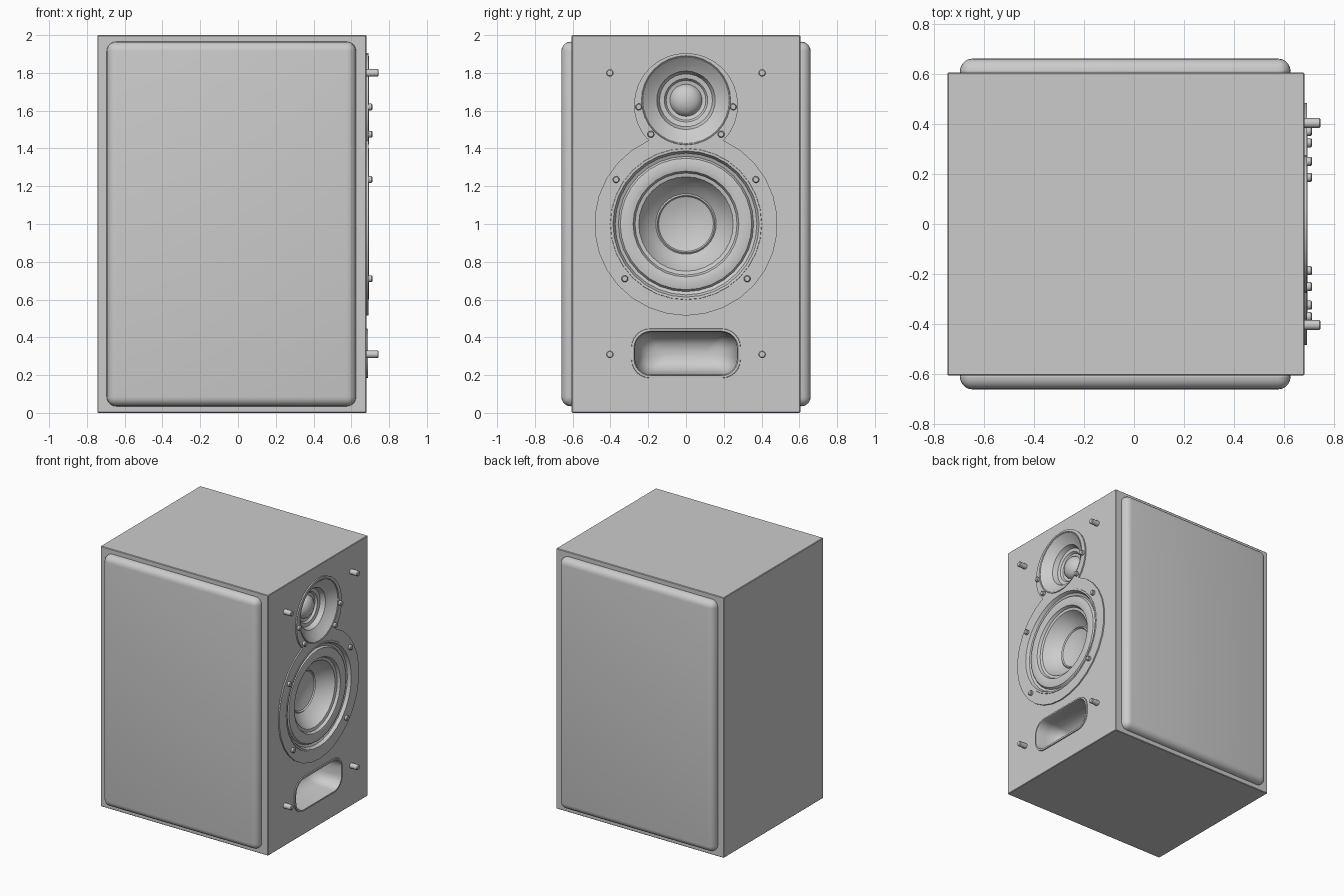
import bpy, bmesh
from math import sin, cos, pi, atan2

if "Cube" in bpy.data.objects:
    bpy.data.objects.remove(bpy.data.objects["Cube"])

FRONT = 0.68   # x of the cabinet's speaker face
PLATE = 0.69   # x of the trim plate face


def circle(r, zc, n=32):
    return [(r * cos(2 * pi * i / n), zc + r * sin(2 * pi * i / n)) for i in range(n)]


def rounded_rect(hy, hz, zc, rad, seg=6):
    pts = []
    for k, (sy, sz) in enumerate([(1, 1), (-1, 1), (-1, -1), (1, -1)]):
        for i in range(seg + 1):
            a = (k + i / seg) * pi / 2
            pts.append((sy * (hy - rad) + rad * cos(a), zc + sz * (hz - rad) + rad * sin(a)))
    return pts


def loft(name, rings, solid=False, angle=35):
    """Skin (x, [(y, z)...]) rings; the last ring is capped, the first too if solid."""
    bm = bmesh.new()
    vs = [[bm.verts.new((x, y, z)) for y, z in pts] for x, pts in rings]
    for a, b in zip(vs, vs[1:]):
        n = len(a)
        for i in range(n):
            j = (i + 1) % n
            bm.faces.new((a[i], a[j], b[j], b[i]))
    bm.faces.new(vs[-1])
    if solid:
        bm.faces.new(vs[0][::-1])
    me = bpy.data.meshes.new(name)
    bm.to_mesh(me)
    bm.free()
    ob = bpy.data.objects.new(name, me)
    bpy.context.collection.objects.link(ob)
    smooth(ob, angle)
    return ob


def smooth(ob, angle=35):
    bpy.ops.object.select_all(action='DESELECT')
    ob.select_set(True)
    bpy.context.view_layer.objects.active = ob
    bpy.ops.object.shade_smooth_by_angle(angle=angle * pi / 180)


def box(name, lo, hi, bevel, segments):
    bpy.ops.mesh.primitive_cube_add(size=1, location=[(a + b) / 2 for a, b in zip(lo, hi)])
    ob = bpy.context.object
    ob.name = name
    ob.scale = [b - a for a, b in zip(lo, hi)]
    bpy.ops.object.transform_apply(location=True, rotation=False, scale=True)
    m = ob.modifiers.new("round", 'BEVEL')
    m.width, m.segments = bevel, segments
    bpy.ops.object.modifier_apply(modifier=m.name)
    smooth(ob)
    return ob


def cut(ob, cutter):
    m = ob.modifiers.new("cut", 'BOOLEAN')
    m.operation, m.solver, m.object = 'DIFFERENCE', 'EXACT', cutter
    bpy.context.view_layer.objects.active = ob
    bpy.ops.object.modifier_apply(modifier=m.name)


def driver(name, zc, profile):
    return loft(name, [(x, circle(r, zc)) for r, x in profile])


def pin(name, y, z, r, x1):
    rings = [(FRONT - 0.01, r), (x1 - 0.005, r), (x1, r * 0.75)]
    loft(name, [(x, [(y + p, q) for p, q in circle(rr, z, 12)]) for x, rr in rings], True)


# Cabinet and padded side panels
cabinet = box("cabinet", (-0.745, -0.605, 0), (FRONT, 0.605, 2), 0.004, 1)
for side, y0, y1 in (("left", -0.66, -0.56), ("right", 0.56, 0.66)):
    box("side_panel_" + side, (-0.695, y0, 0.035), (0.625, y1, 1.965), 0.05, 5)

# Keyhole trim plate: two circles joined where they cross
WZ, WR, TZ, TR = 1.0, 0.485, 1.63, 0.275
jy, jz = 0.199, 1.442
a0 = atan2(jz - WZ, -jy)
a1 = atan2(jz - WZ, jy) + 2 * pi
b0 = atan2(jz - TZ, jy)
b1 = pi - b0
outline = [(WR * cos(a0 + (a1 - a0) * i / 26), WZ + WR * sin(a0 + (a1 - a0) * i / 26)) for i in range(27)]
outline += [(TR * cos(b0 + (b1 - b0) * i / 24), TZ + TR * sin(b0 + (b1 - b0) * i / 24)) for i in range(1, 24)]
plate = loft("trim_plate", [(FRONT - 0.005, outline), (PLATE, outline)], True)

# Openings for drivers and port
openings = [("woofer", 0.48, circle(0.392, WZ)), ("tweeter", 0.54, circle(0.229, 1.655)),
            ("port", 0.44, rounded_rect(0.28, 0.122, 0.315, 0.09))]
for nm, back, pts in openings:
    cutter = loft(nm + "_cutter", [(back, pts), (0.8, pts)], True)
    cut(cabinet, cutter)
    if nm != "port":
        cut(plate, cutter)
    bpy.data.objects.remove(cutter)
smooth(cabinet)
smooth(plate)

# Woofer: rim, surround, cone and dished dust cap
driver("woofer", WZ, [
    (0.402, 0.688), (0.40, 0.693), (0.387, 0.692), (0.375, 0.668), (0.358, 0.66), (0.348, 0.675),
    (0.31, 0.683), (0.28, 0.675), (0.27, 0.655), (0.25, 0.65), (0.235, 0.625), (0.20, 0.58),
    (0.16, 0.548), (0.152, 0.555), (0.145, 0.545), (0.10, 0.53), (0.05, 0.521), (0.01, 0.519)])

# Tweeter: horn and dome
driver("tweeter", 1.655, [
    (0.237, 0.688), (0.235, 0.693), (0.225, 0.685), (0.19, 0.655), (0.155, 0.635), (0.14, 0.60),
    (0.115, 0.595), (0.105, 0.58), (0.085, 0.575), (0.078, 0.592), (0.058, 0.61), (0.03, 0.621), (0.006, 0.624)])

# Bass port: raised lip and scooped interior
port = [(0.675, 0.29, 0.132, 0.10), (0.687, 0.288, 0.13, 0.10), (0.688, 0.276, 0.118, 0.09),
        (0.67, 0.27, 0.113, 0.085), (0.61, 0.265, 0.11, 0.08), (0.55, 0.25, 0.10, 0.075),
        (0.50, 0.225, 0.08, 0.065), (0.475, 0.18, 0.05, 0.045), (0.465, 0.12, 0.015, 0.012)]
loft("bass_port", [(x, rounded_rect(hy, hz, 0.315, r)) for x, hy, hz, r in port], angle=50)

# Grille pegs and plate screws, mirrored left and right
for s in (-1, 1):
    for z in (0.31, 1.8):
        pin("grille_peg", s * 0.403, z, 0.02, 0.745)
    for y, z in ((0.25, 1.62), (0.186, 1.475), (0.37, 1.235), (0.324, 0.71)):
        pin("plate_screw", s * y, z, 0.018, 0.711)
